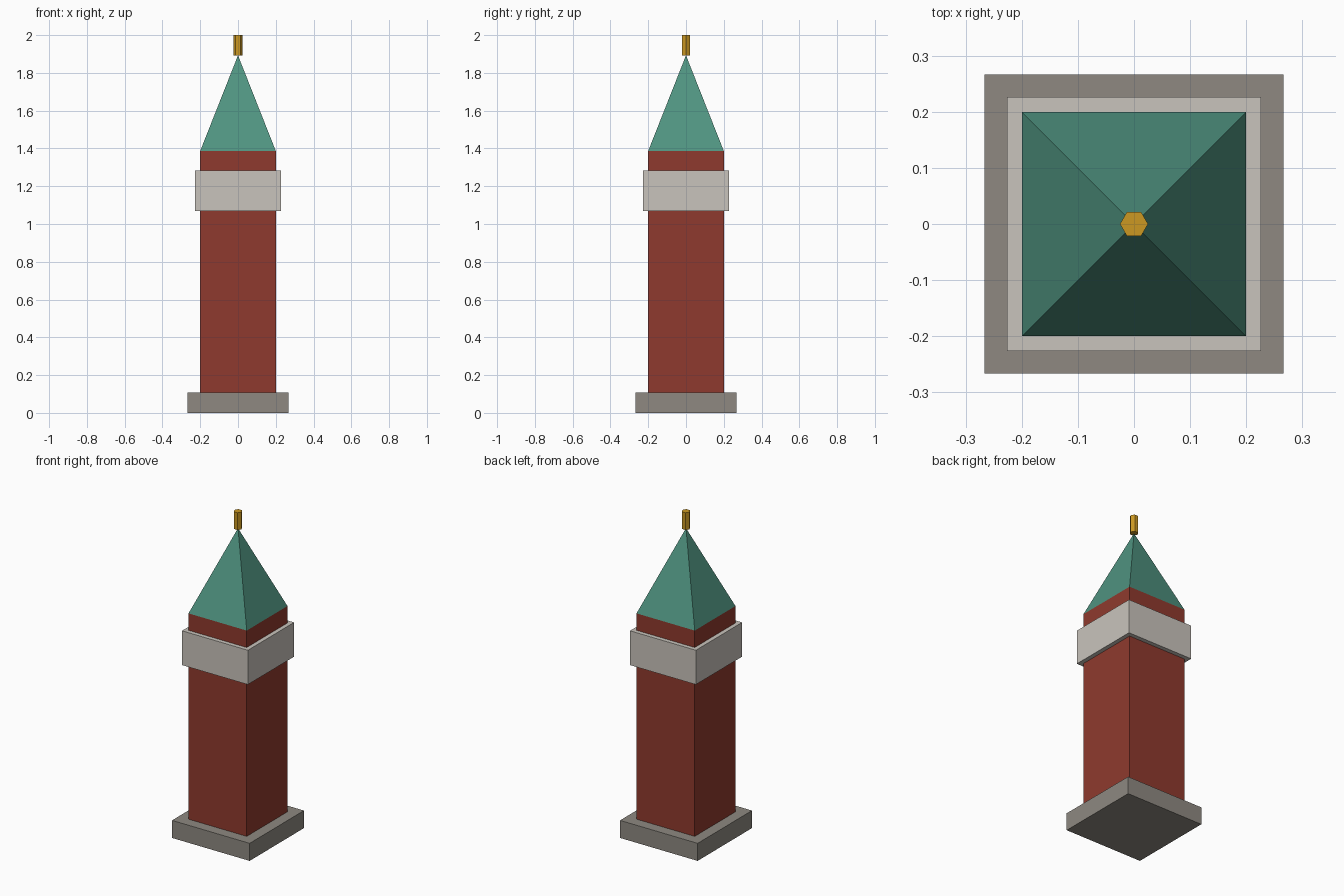
import bpy
import math

if "Cube" in bpy.data.objects:
    bpy.data.objects.remove(bpy.data.objects["Cube"], do_unlink=True)


def linear(c):
    c /= 255
    return c / 12.92 if c <= 0.04045 else ((c + 0.055) / 1.055) ** 2.4


def material(name, rgb):
    colour = (*[linear(c) for c in rgb], 1)
    mat = bpy.data.materials.new(name)
    mat.use_nodes = True
    mat.diffuse_color = colour
    mat.node_tree.nodes["Principled BSDF"].inputs["Base Color"].default_value = colour
    return mat


brick = material("brick red", (143, 58, 46))
pale_stone = material("pale stone", (201, 196, 188))
grey_stone = material("grey stone", (142, 137, 129))
copper = material("green copper", (80, 148, 129))
gold = material("gold", (204, 153, 34))


def finish(name, mat):
    obj = bpy.context.object
    obj.name = obj.data.name = name
    obj.data.materials.append(mat)
    return obj


def square_block(name, width, bottom, top, mat):
    bpy.ops.mesh.primitive_cube_add(size=1, location=(0, 0, (bottom + top) / 2))
    obj = finish(name, mat)
    obj.scale = (width, width, top - bottom)
    bpy.ops.object.transform_apply(location=False, rotation=False, scale=True)


# Square base, shaft and belfry band
square_block("base", 0.533, 0, 0.109, grey_stone)
square_block("shaft", 0.4, 0.109, 1.387, brick)
square_block("belfry_band", 0.453, 1.069, 1.282, pale_stone)

# Pyramid roof, turned so its sides line up with the shaft
bpy.ops.mesh.primitive_cone_add(
    vertices=4, radius1=0.2 * math.sqrt(2), radius2=0, depth=0.506,
    location=(0, 0, 1.64), rotation=(0, 0, math.pi / 4))
finish("roof", copper)
bpy.ops.object.transform_apply(location=False, rotation=True, scale=False)

# Six-sided finial with corners pointing left and right
bpy.ops.mesh.primitive_cylinder_add(
    vertices=6, radius=0.025, depth=0.107,
    location=(0, 0, 1.9465), rotation=(0, 0, math.pi / 6))
finish("finial", gold)
bpy.ops.object.transform_apply(location=False, rotation=True, scale=False)
